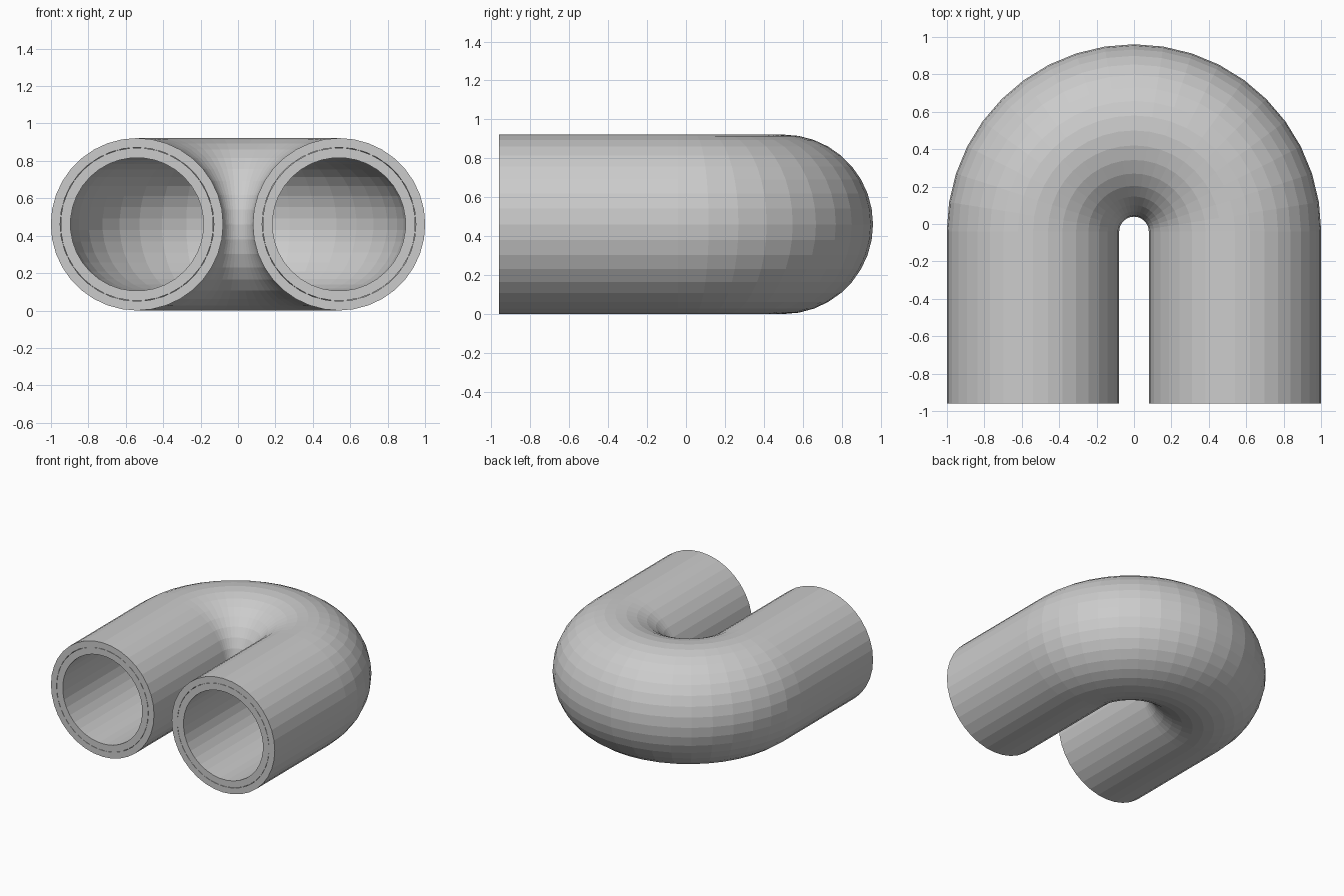
import bpy, bmesh
from math import sin, cos, pi

if "Cube" in bpy.data.objects:
    bpy.data.objects.remove(bpy.data.objects["Cube"])

BEND_R, BEND_Y, END_Y, MID_Z = 0.54, -0.04, -0.96, 0.461
SIDES, STEPS = 36, 20

# Centre line stations: (x, y, outward direction x, y)
stations = [(BEND_R, END_Y, 1, 0)]
for i in range(STEPS + 1):
    a = pi * i / STEPS
    stations.append((BEND_R * cos(a), BEND_Y + BEND_R * sin(a), cos(a), sin(a)))
stations.append((-BEND_R, END_Y, -1, 0))


def bent_tube(name, outer, inner, outer_turn=0.0, inner_turn=0.0):
    """Hollow U-shaped tube with flat annular ends."""
    bm = bmesh.new()

    def skin(radius, turn):
        rings = []
        for x, y, dx, dy in stations:
            ring = []
            for k in range(SIDES):
                t = 2 * pi * (k + turn) / SIDES
                r = radius * cos(t)
                ring.append(bm.verts.new((x + dx * r, y + dy * r, MID_Z + radius * sin(t))))
            rings.append(ring)
        for a, b in zip(rings, rings[1:]):
            for k in range(SIDES):
                n = (k + 1) % SIDES
                bm.faces.new((a[k], a[n], b[n], b[k]))
        return rings

    out, bore = skin(outer, outer_turn), skin(inner, inner_turn)
    # Annular end faces
    for e in (0, -1):
        for k in range(SIDES):
            n = (k + 1) % SIDES
            bm.faces.new((out[e][k], out[e][n], bore[e][n], bore[e][k]))
    bmesh.ops.recalc_face_normals(bm, faces=bm.faces)
    mesh = bpy.data.meshes.new(name)
    bm.to_mesh(mesh)
    bm.free()
    obj = bpy.data.objects.new(name, mesh)
    bpy.context.collection.objects.link(obj)
    return obj


# Outer pipe wall and the lining nested inside it
bent_tube("pipe_wall", 0.461, 0.411, 0, 0)
bent_tube("pipe_lining", 0.409, 0.356, 0.5, 0.5)
